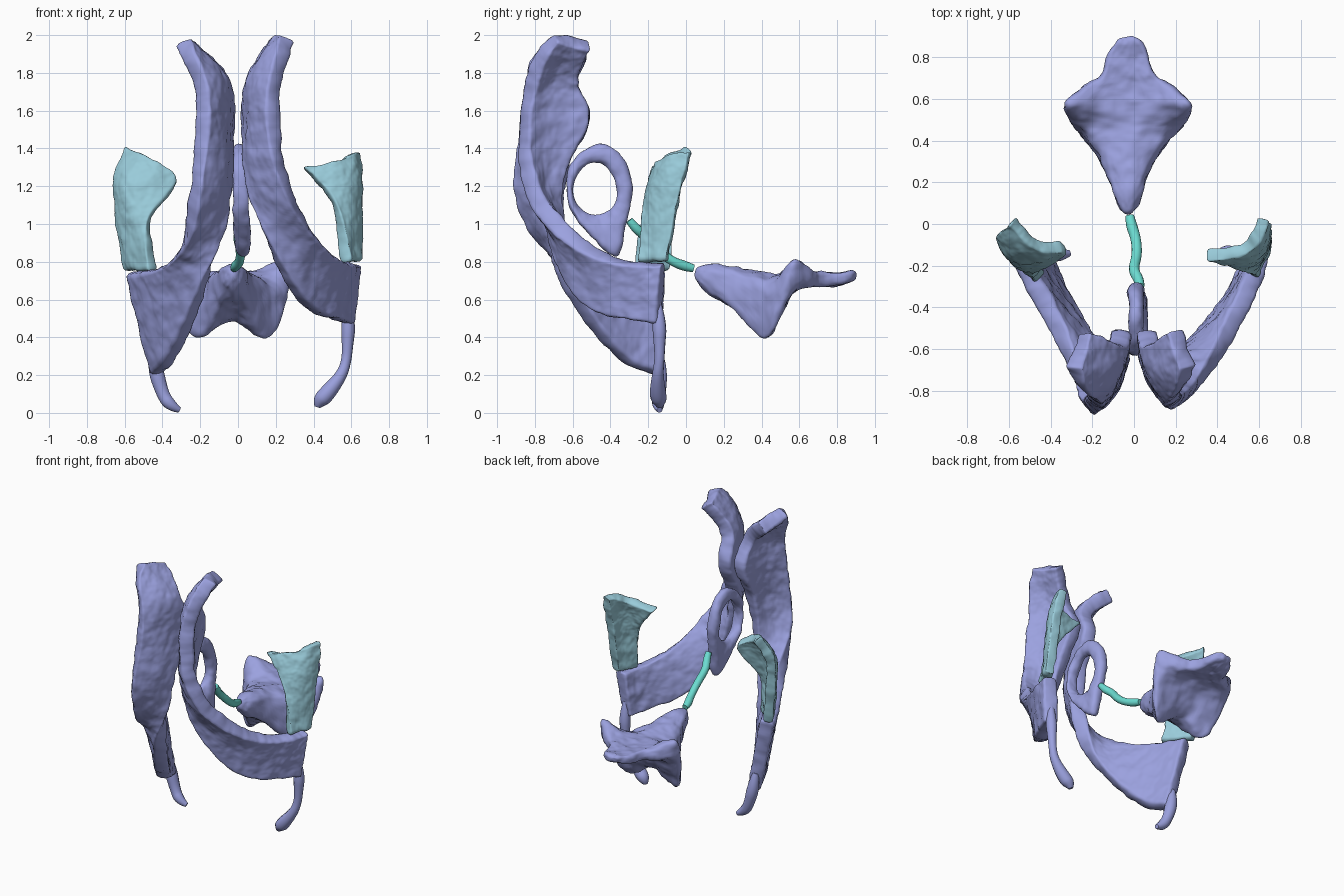
import bpy, bmesh
from mathutils import Vector

if "Cube" in bpy.data.objects:
    bpy.data.objects.remove(bpy.data.objects["Cube"])


def material(name, rgb):
    m = bpy.data.materials.new(name)
    m.diffuse_color = (*rgb, 1)
    m.use_nodes = True
    m.node_tree.nodes["Principled BSDF"].inputs["Base Color"].default_value = m.diffuse_color
    return m


PURPLE = material("purple", (0.33, 0.36, 0.74))
BLUE = material("light_blue", (0.32, 0.60, 0.70))
TEAL = material("teal", (0.15, 0.72, 0.64))

lumps = bpy.data.textures.new("lumps", 'CLOUDS')
lumps.noise_scale = 0.08


def add_mesh(name, verts, faces, mat):
    me = bpy.data.meshes.new(name)
    bm = bmesh.new()
    vs = [bm.verts.new(v) for v in verts]
    for f in faces:
        bm.faces.new([vs[i] for i in f])
    bmesh.ops.recalc_face_normals(bm, faces=bm.faces)
    for f in bm.faces:
        f.smooth = True
    bm.to_mesh(me)
    bm.free()
    me.materials.append(mat)
    ob = bpy.data.objects.new(name, me)
    bpy.context.collection.objects.link(ob)
    return ob


def subdivide(ob, levels):
    m = ob.modifiers.new("smooth", 'SUBSURF')
    m.levels = m.render_levels = levels
    m.boundary_smooth = 'PRESERVE_CORNERS'


def roughen(ob, strength=0.022):
    m = ob.modifiers.new("lumps", 'DISPLACE')
    m.texture, m.strength, m.mid_level = lumps, strength, 0.5


def sheet(name, rows, thick, mat, side=1):
    """Curved plate lofted through rows of points."""
    n = len(rows[0])
    verts = [(p[0] * side, p[1], p[2]) for r in rows for p in r]
    faces = [(i * n + j, i * n + j + 1, (i + 1) * n + j + 1, (i + 1) * n + j)
             for i in range(len(rows) - 1) for j in range(n - 1)]
    ob = add_mesh(name, verts, faces, mat)
    subdivide(ob, 3)
    s = ob.modifiers.new("thickness", 'SOLIDIFY')
    s.thickness, s.offset = thick, 0
    subdivide(ob, 1)
    roughen(ob)
    return ob


def strip(name, pairs, side):
    """Plate given by its inner and outer edge points, bent forward in its upper half."""
    rows = []
    for a, b in pairs:
        a, b = Vector(a), Vector(b)
        bend = 0.035 if 1.1 < b.z < 1.9 else 0
        rows.append([a, a.lerp(b, 0.5) + Vector((-bend, -bend, 0)), b])
    return sheet(name, rows, 0.095, PURPLE, side)


def tube(name, pts, mat):
    """Lumpy stem through points (x, y, z, radius)."""
    cu = bpy.data.curves.new(name, 'CURVE')
    cu.dimensions = '3D'
    cu.bevel_depth, cu.bevel_resolution, cu.resolution_u = 1, 4, 8
    cu.use_fill_caps = True
    sp = cu.splines.new('NURBS')
    sp.points.add(len(pts) - 1)
    for p, (x, y, z, r) in zip(sp.points, pts):
        p.co, p.radius = (x, y, z, 1), r
    sp.use_endpoint_u, sp.order_u = True, 3
    sp.use_smooth = True
    cu.materials.append(mat)
    ob = bpy.data.objects.new(name, cu)
    bpy.context.collection.objects.link(ob)


# long twisted side plates: shared middle, different ends
middle = [((.06, -.60, 1.74), (.19, -.83, 1.74)),
          ((.06, -.46, 1.56), (.19, -.86, 1.58)),
          ((.06, -.60, 1.4), (.20, -.87, 1.4))]
strip("right_long_plate", [
    ((.20, -.51, 1.95), (.26, -.69, 1.99)),
    ((.14, -.55, 1.86), (.24, -.78, 1.90))] + middle + [
    ((.07, -.68, 1.2), (.27, -.83, 1.16)),
    ((.13, -.70, .95), (.37, -.69, .99)),
    ((.24, -.64, .72), (.46, -.51, .86)),
    ((.37, -.50, .53), (.54, -.35, .80)),
    ((.50, -.33, .50), (.60, -.20, .79)),
    ((.58, -.14, .47), (.61, -.12, .79))], 1)
strip("left_long_plate", [
    ((.24, -.52, 1.90), (.29, -.69, 1.97)),
    ((.16, -.55, 1.84), (.27, -.79, 1.89))] + middle + [
    ((.07, -.66, 1.2), (.23, -.90, 1.2)),
    ((.09, -.67, .95), (.26, -.82, .96)),
    ((.16, -.66, .72), (.33, -.58, .81)),
    ((.26, -.50, .46), (.42, -.40, .76)),
    ((.36, -.33, .25), (.50, -.26, .75)),
    ((.43, -.15, .20), (.56, -.12, .75))], -1)

# lower horns
tube("right_lower_horn", [(.58, -.15, .58, .02), (.585, -.14, .47, .04), (.58, -.14, .36, .03),
                          (.575, -.14, .28, .026), (.55, -.15, .2, .03), (.47, -.15, .1, .045),
                          (.43, -.14, .06, .04), (.42, -.14, .03, .015)], PURPLE)
tube("left_lower_horn", [(-.45, -.15, .34, .02), (-.44, -.14, .24, .045), (-.4, -.14, .1, .034),
                         (-.36, -.15, .04, .035), (-.31, -.14, .015, .015)], PURPLE)

# curved light plates
sheet("right_upper_plate", [
    [(.63, -.10, .80), (.62, -.14, .80), (.59, -.19, .80), (.57, -.24, .80)],
    [(.63, -.06, 1.0), (.62, -.12, 1.0), (.58, -.18, 1.0), (.54, -.22, 1.0)],
    [(.63, -.03, 1.17), (.62, -.11, 1.16), (.57, -.17, 1.15), (.50, -.19, 1.14)],
    [(.63, .0, 1.27), (.62, -.09, 1.26), (.55, -.17, 1.24), (.42, -.17, 1.22)],
    [(.62, .03, 1.38), (.60, -.05, 1.38), (.53, -.14, 1.32), (.34, -.15, 1.3)]],
    0.065, BLUE)
sheet("left_upper_plate", [
    [(.58, -.10, .75), (.55, -.15, .75), (.50, -.20, .75), (.45, -.26, .75)],
    [(.62, -.07, 1.0), (.60, -.13, 1.0), (.55, -.19, .99), (.48, -.22, .98)],
    [(.64, -.06, 1.15), (.61, -.13, 1.14), (.56, -.18, 1.11), (.46, -.20, 1.06)],
    [(.64, -.04, 1.27), (.61, -.11, 1.27), (.52, -.17, 1.25), (.30, -.12, 1.21)],
    [(.58, .02, 1.4), (.53, -.04, 1.37), (.46, -.11, 1.34), (.35, -.11, 1.27)]],
    0.065, BLUE, -1)

# leaf-shaped ring with a hole, in the middle plane (y, z)
outer = [(-.47, 1.44), (-.36, 1.41), (-.28, 1.27), (-.275, 1.1), (-.33, .95), (-.345, .76),
         (-.48, .91), (-.60, 1.02), (-.655, 1.2), (-.60, 1.37)]
inner = [(-.48, 1.33), (-.42, 1.31), (-.365, 1.22), (-.365, 1.12), (-.42, 1.06), (-.46, 1.06),
         (-.52, 1.06), (-.59, 1.1), (-.60, 1.2), (-.56, 1.3)]
n = len(outer)
verts = []
for s in (-1, 1):
    for loop in (outer, inner):
        verts += [(s * .055 + .03 if z < 1.05 else s * .04 + .01, y, z) for y, z in loop]
faces = []
for i in range(n):
    j = (i + 1) % n
    for a, b in ((0, n), (n, 3 * n), (3 * n, 2 * n), (2 * n, 0)):
        faces.append((a + i, a + j, b + j, b + i))
ring = add_mesh("middle_ring", verts, faces, PURPLE)
subdivide(ring, 3)
roughen(ring)

# thin link between ring and rear body
tube("thin_link", [(-.02, .04, .765, .02), (-.015, 0, .775, .028), (.01, -.07, .80, .024),
                   (.015, -.15, .86, .025), (-.005, -.22, .94, .025),
                   (.025, -.27, .98, .026), (.03, -.3, 1.02, .02)], TEAL)

# rear kite-shaped body: y, half width, top mid, top edge, lower lobe, lower mid
rows = [(.04, .045, .80, .77, .70, .67),
        (.2, .085, .79, .75, .60, .58),
        (.33, .15, .77, .72, .45, .52),
        (.43, .24, .75, .67, .29, .49),
        (.50, .30, .74, .72, .48, .57),
        (.57, .34, .73, .92, .66, .66),
        (.65, .25, .73, .76, .66, .68),
        (.71, .12, .74, .75, .66, .67),
        (.81, .11, .74, .74, .67, .67),
        (.91, .04, .76, .75, .71, .70)]
verts = []
for y, w, zt, ze, zb, zm in rows:
    half = [(.55 * w, (zt + min(ze, .8)) / 2), (w, ze), (.95 * w, zb), (.5 * w, (zb + zm) / 2)]
    sec = [(0, zt)] + half + [(0, zm)] + [(-x, z) for x, z in reversed(half)]
    verts += [(x - .03, y, z) for x, z in sec]
k = 10
faces = [(i * k + j, i * k + (j + 1) % k, (i + 1) * k + (j + 1) % k, (i + 1) * k + j)
         for i in range(len(rows) - 1) for j in range(k)]
faces += [tuple(range(k)), tuple(range((len(rows) - 1) * k, len(rows) * k))]
body = add_mesh("rear_body", verts, faces, PURPLE)
subdivide(body, 3)
roughen(body, 0.03)
